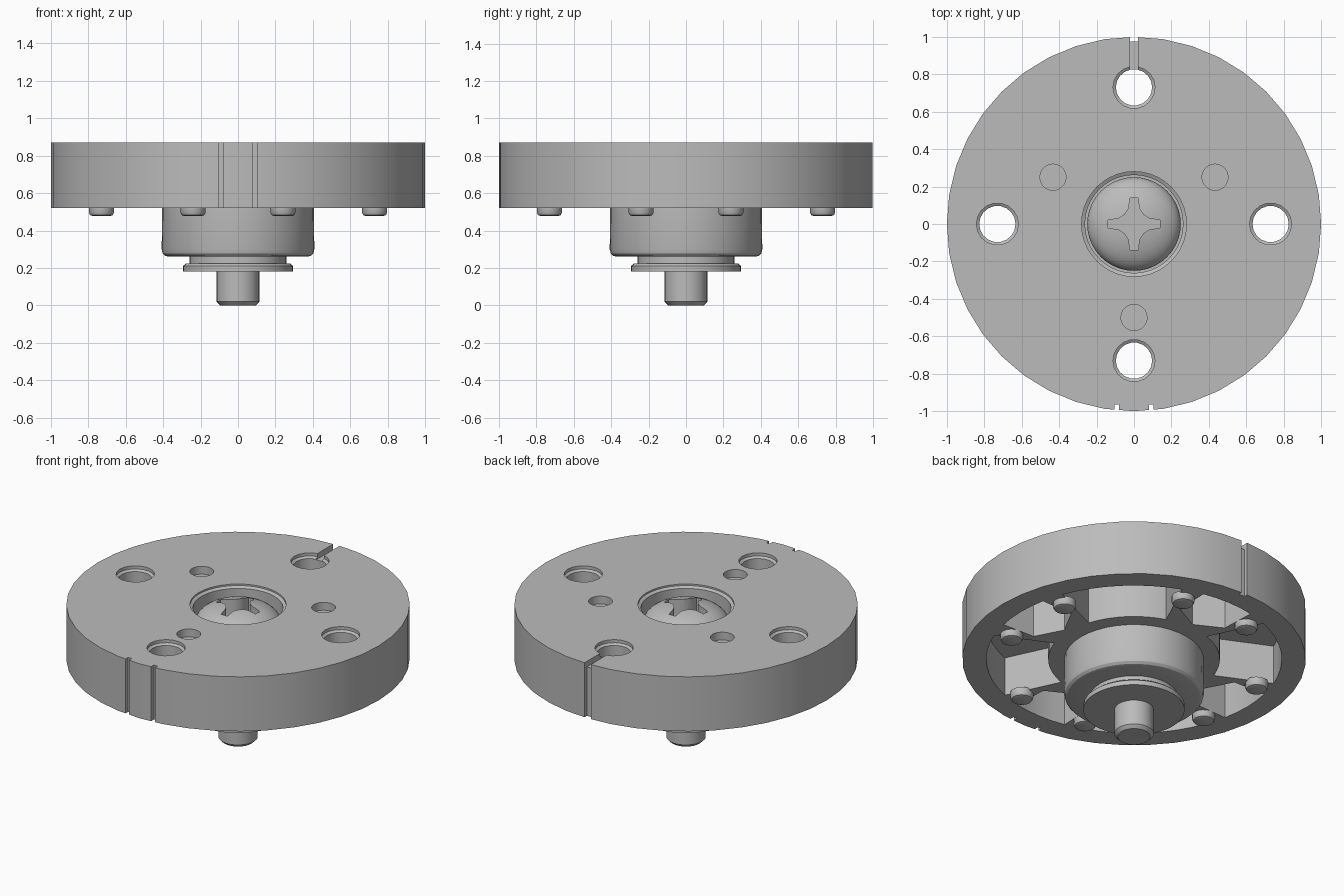
import bpy, bmesh, math
from mathutils import Matrix

cube = bpy.data.objects.get("Cube")
if cube:
    bpy.data.objects.remove(cube, do_unlink=True)

grey = bpy.data.materials.new("plain_grey")
grey.use_nodes = True
COLOUR = (0.5, 0.5, 0.5, 1)
grey.diffuse_color = COLOUR
for node in grey.node_tree.nodes:
    if node.type == 'BSDF_PRINCIPLED':
        node.inputs["Base Color"].default_value = COLOUR

BOTTOM, TOP = 0.52, 0.87


def finish(name, bm, turn=0.0):
    bmesh.ops.remove_doubles(bm, verts=bm.verts, dist=1e-5)
    bmesh.ops.recalc_face_normals(bm, faces=bm.faces)
    bm.transform(Matrix.Rotation(turn, 4, 'Z'))
    mesh = bpy.data.meshes.new(name)
    bm.to_mesh(mesh)
    bm.free()
    mesh.materials.append(grey)
    obj = bpy.data.objects.new(name, mesh)
    bpy.context.collection.objects.link(obj)
    return obj


def lathe(name, profile, segments, x=0.0, y=0.0):
    """Closed solid of revolution from (radius, z) pairs, bottom to top."""
    bm = bmesh.new()
    rings = []
    for r, z in profile:
        rings.append([bm.verts.new((x + r * math.cos(a), y + r * math.sin(a), z))
                      for a in (math.tau * i / segments for i in range(segments))])
    for low, high in zip(rings, rings[1:]):
        for i in range(segments):
            j = (i + 1) % segments
            bm.faces.new((low[i], low[j], high[j], high[i]))
    bm.faces.new(rings[0][::-1])
    bm.faces.new(rings[-1])
    return finish(name, bm)


def prism(name, outline, z0, z1, turn=0.0):
    bm = bmesh.new()
    low = [bm.verts.new((x, y, z0)) for x, y in outline]
    high = [bm.verts.new((x, y, z1)) for x, y in outline]
    bm.faces.new(low[::-1])
    bm.faces.new(high)
    for i in range(len(low)):
        j = (i + 1) % len(low)
        bm.faces.new((low[i], low[j], high[j], high[i]))
    return finish(name, bm, turn)


def box(x0, x1, y0, y1, z0, z1):
    return prism("cutter", [(x0, y0), (x1, y0), (x1, y1), (x0, y1)], z0, z1)


def arc(radius, start, end, steps):
    angles = [math.radians(start + (end - start) * i / steps) for i in range(steps + 1)]
    return [(radius * math.cos(a), radius * math.sin(a)) for a in angles]


def activate(obj):
    bpy.ops.object.select_all(action='DESELECT')
    obj.select_set(True)
    bpy.context.view_layer.objects.active = obj


def cut(target, cutter):
    activate(target)
    mod = target.modifiers.new("cut", 'BOOLEAN')
    mod.operation = 'DIFFERENCE'
    mod.solver = 'EXACT'
    mod.object = cutter
    bpy.ops.object.modifier_apply(modifier=mod.name)
    bpy.data.objects.remove(cutter, do_unlink=True)


def smooth(obj):
    activate(obj)
    bpy.ops.object.shade_smooth_by_angle(angle=math.radians(30))


# Main disc with its central recess
disc = lathe("disc", [(1, BOTTOM), (1, TOP)], 40)
cut(disc, lathe("cutter", [(0.262, 0.6), (0.262, 0.85), (0.28, 0.86), (0.28, 0.95)], 40))

# Underside pockets: a wide one on each diagonal, a pointed one at each hole
wide = arc(0.5, 18, 72, 8) + arc(0.86, 69, 21, 8)
pointed = [(0.62, -0.17)] + arc(0.86, -12, 12, 4) + [(0.62, 0.17), (0.53, 0)]
for k in range(4):
    turn = k * math.pi / 2
    cut(disc, prism("cutter", wide, 0.4, 0.77, turn))
    cut(disc, prism("cutter", pointed, 0.4, 0.77, turn))

# Through holes and shallow locating holes
for k in range(4):
    a = k * math.pi / 2
    cut(disc, lathe("cutter", [(0.097, 0.4), (0.097, 0.84), (0.112, 0.85), (0.112, 0.95)],
                    18, 0.73 * math.cos(a), 0.73 * math.sin(a)))
for degrees in (30, 150, 270):
    a = math.radians(degrees)
    cut(disc, lathe("cutter", [(0.07, 0.82), (0.07, 0.95)], 20,
                    0.5 * math.cos(a), 0.5 * math.sin(a)))

# Rim grooves: a pair in front, one at the back leading to its hole
for side in (-1, 1):
    cut(disc, box(side * 0.092 - 0.013, side * 0.092 + 0.013, -1.1, -0.965, 0.4, 1))
cut(disc, box(-0.022, 0.022, 0.975, 1.1, 0.4, 1))
cut(disc, box(-0.022, 0.022, 0.8, 1.1, 0.835, 1))
smooth(disc)

# Rounded feet on the ribs, either side of each hole
for k in range(4):
    a = k * math.pi / 2
    for side in (-0.24, 0.24):
        x = 0.73 * math.cos(a) - side * math.sin(a)
        y = 0.73 * math.sin(a) + side * math.cos(a)
        smooth(lathe("rib_foot", [(0.045, 0.477), (0.06, 0.482), (0.067, 0.495),
                                  (0.067, 0.53)], 16, x, y))

# Hub under the disc
hub_profile = [(0.25, 0.26), (0.37, 0.26), (0.39, 0.265), (0.403, 0.278),
               (0.408, 0.3), (0.405, 0.55)]
smooth(lathe("hub", hub_profile, 40))

# Collar, washer and pin below the hub
smooth(lathe("collar", [(0.26, 0.2), (0.26, 0.28)], 40))
smooth(lathe("washer", [(0.295, 0.18), (0.295, 0.21), (0.28, 0.223), (0.26, 0.223)], 40))
smooth(lathe("pin", [(0.095, 0), (0.115, 0.02), (0.115, 0.2)], 28))

# Domed screw head with a flared cross slot
dome = [(0.25 * math.cos(t), 0.755 + 0.12 * math.sin(t))
        for t in (math.radians(d) for d in range(0, 90, 10))]
screw = lathe("screw_head", [(0.25, 0.59)] + dome + [(0.005, 0.875)], 40)
arm = [(0.14, -0.022), (0.14, 0.022), (0.085, 0.028), (0.05, 0.05), (0.028, 0.085)]
cross = []
for k in range(4):
    c, s = round(math.cos(k * math.pi / 2)), round(math.sin(k * math.pi / 2))
    cross += [(x * c - y * s, x * s + y * c) for x, y in arm]
cut(screw, prism("cutter", cross, 0.75, 1))
smooth(screw)
